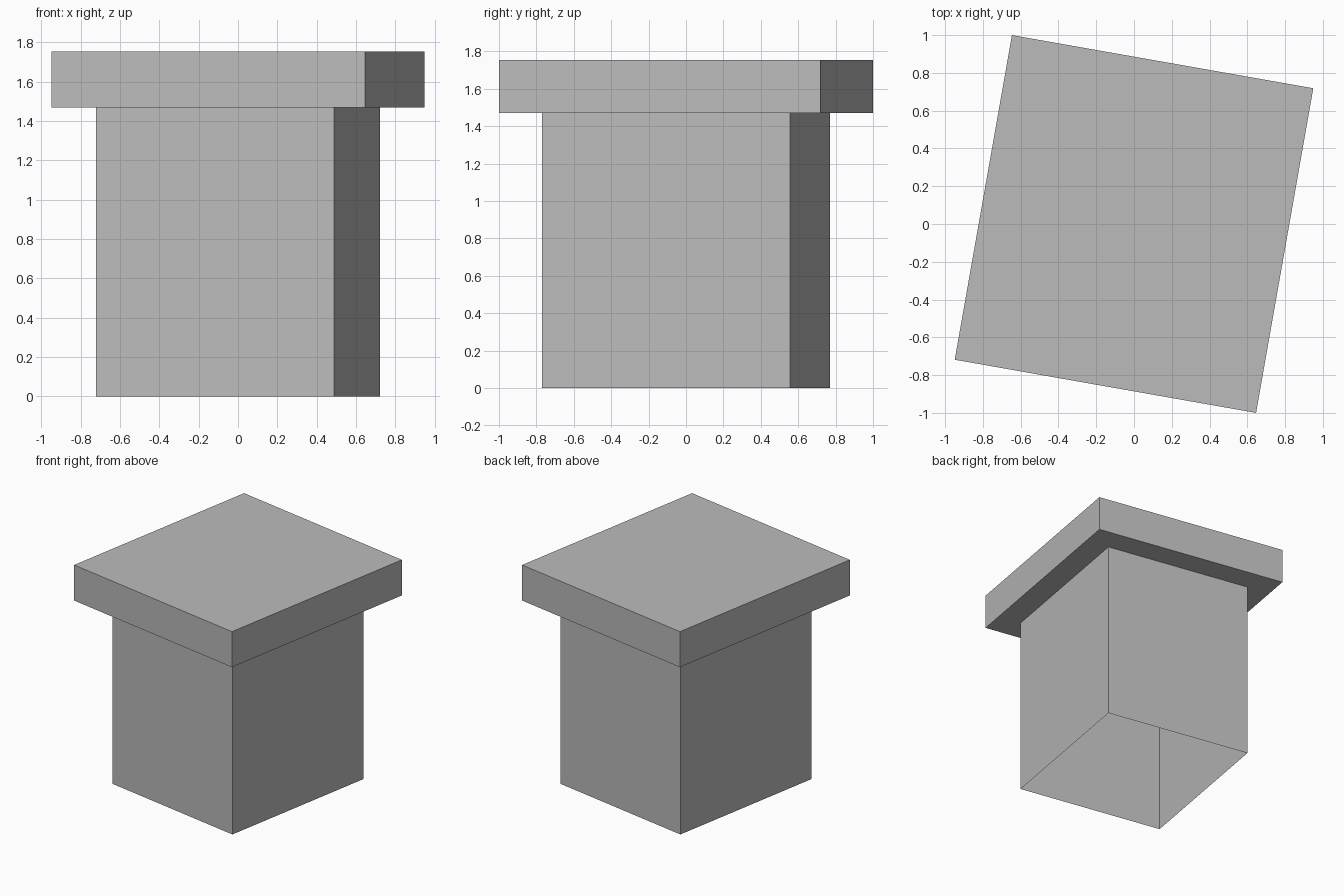
import bpy
import bmesh
from math import radians
from mathutils import Matrix

cube = bpy.data.objects.get("Cube")
if cube:
    bpy.data.objects.remove(cube, do_unlink=True)

# Single plain grey
grey = bpy.data.materials.new("stone_grey")
grey.use_nodes = True
colour = (0.5, 0.5, 0.5, 1)
grey.diffuse_color = colour
grey.node_tree.nodes["Principled BSDF"].inputs["Base Color"].default_value = colour

TURN = Matrix.Rotation(radians(-10), 4, 'Z')


def block(name, width, depth, bottom, top, open_ends=False):
    """Box turned about z; open_ends leaves only the four walls."""
    bm = bmesh.new()
    bmesh.ops.create_cube(bm, size=1)
    if open_ends:
        ends = [f for f in bm.faces if abs(f.normal.z) > 0.5]
        bmesh.ops.delete(bm, geom=ends, context='FACES_ONLY')
    bmesh.ops.scale(bm, vec=(width, depth, top - bottom), verts=bm.verts)
    bmesh.ops.translate(bm, vec=(0, 0, (top + bottom) / 2), verts=bm.verts)
    bmesh.ops.transform(bm, matrix=TURN, verts=bm.verts)
    mesh = bpy.data.meshes.new(name)
    bm.to_mesh(mesh)
    bm.free()
    mesh.materials.append(grey)
    obj = bpy.data.objects.new(name, mesh)
    bpy.context.collection.objects.link(obj)
    return obj


# Hollow shaft, open at the bottom and closed above by the cap
block("pillar_shaft", 1.23, 1.346, 0, 1.47, open_ends=True)

# Overhanging slab
block("pillar_cap", 1.62, 1.745, 1.47, 1.755)
